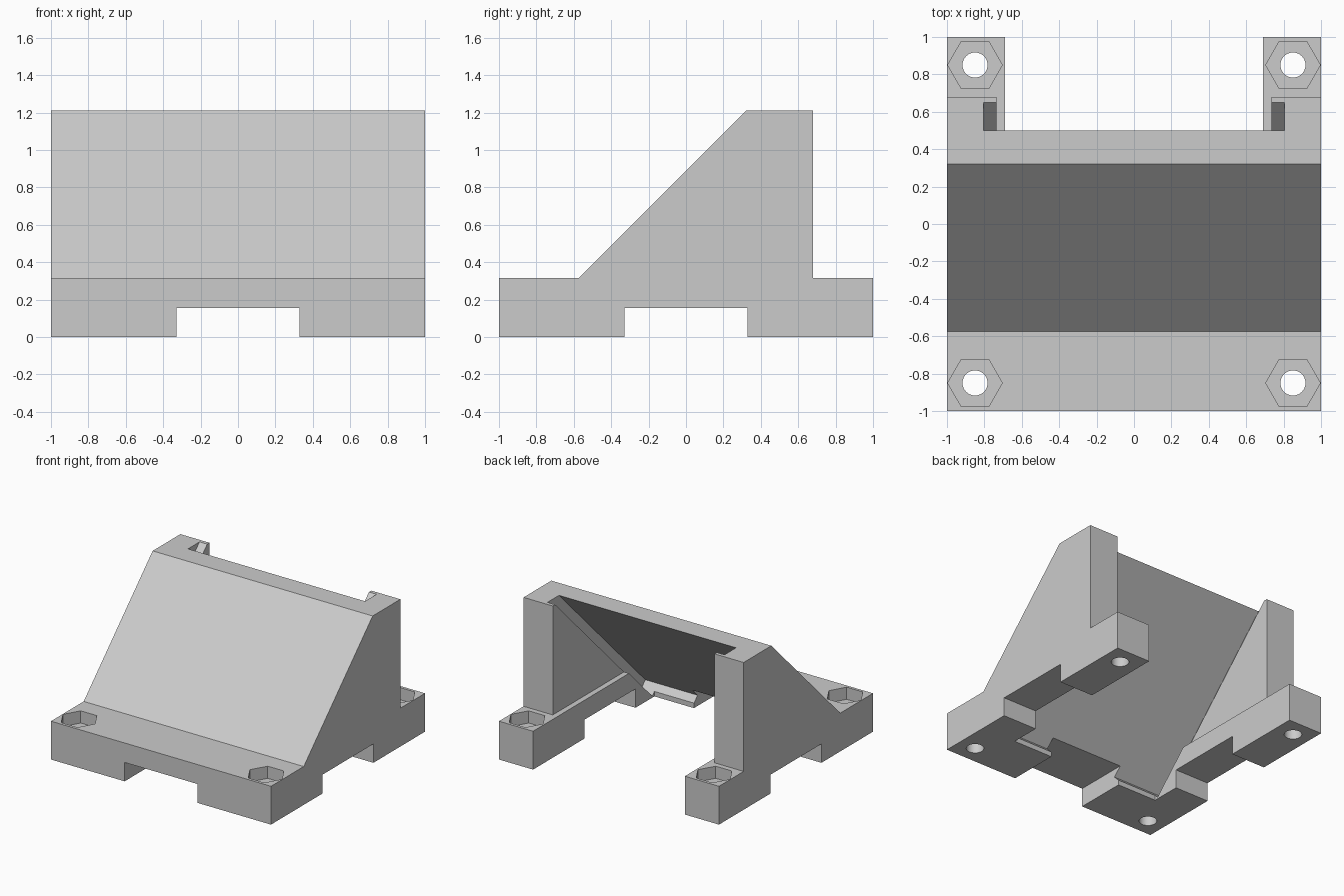
import bpy
import math

cube = bpy.data.objects.get("Cube")
if cube:
    bpy.data.objects.remove(cube, do_unlink=True)

grey = bpy.data.materials.new("light_grey")
grey.use_nodes = True
grey.diffuse_color = (0.6, 0.6, 0.6, 1)
grey.node_tree.nodes["Principled BSDF"].inputs["Base Color"].default_value = (0.6, 0.6, 0.6, 1)


def make_solid(name, near, far):
    """Closed solid between two matching rings of points."""
    n = len(near)
    faces = [list(range(n))[::-1], list(range(n, 2 * n))]
    faces += [[i, (i + 1) % n, n + (i + 1) % n, n + i] for i in range(n)]
    mesh = bpy.data.meshes.new(name)
    mesh.from_pydata(near + far, [], faces)
    mesh.materials.append(grey)
    obj = bpy.data.objects.new(name, mesh)
    bpy.context.collection.objects.link(obj)
    return obj


def side_prism(name, half_width, profile):
    """Counter-clockwise (y, z) profile extruded across x."""
    return make_solid(name, [(-half_width, y, z) for y, z in profile],
                      [(half_width, y, z) for y, z in profile])


def upright_prism(name, x, y, radius, sides, z0, z1):
    ring = [(x + radius * math.cos(2 * math.pi * i / sides),
             y + radius * math.sin(2 * math.pi * i / sides)) for i in range(sides)]
    return make_solid(name, [(a, b, z0) for a, b in ring], [(a, b, z1) for a, b in ring])


def box_profile(y0, y1, z0, z1):
    return [(y0, z0), (y1, z0), (y1, z1), (y0, z1)]


BASE, TOP, NOTCH = 0.315, 1.21, 0.155

# Wedge body on its base
body = side_prism("sloped_mount", 1, [
    (-1, 0), (1, 0), (1, BASE), (0.68, BASE), (0.68, TOP),
    (0.32, TOP), (-0.575, BASE), (-1, BASE)])

cutters = [
    # Opening between the legs, and the wider one between the side walls
    side_prism("leg_opening", 0.69, [
        (-0.575, -0.1), (1.2, -0.1), (1.2, BASE), (BASE - 0.63, BASE), (-0.575, 0.055)]),
    side_prism("wall_opening", 0.735, [
        (BASE - 0.63, BASE), (1.2, BASE), (1.2, 1.3), (0.67, 1.3)]),
    # Sloping groove in both side walls for a sliding plate
    side_prism("plate_groove", 0.805, [
        (-0.622, 0.088), (-0.547, 0.013), (0.74, 1.3), (0.59, 1.3)]),
    # Notches between the feet
    side_prism("side_notch", 1.1, box_profile(-0.33, 0.33, -0.1, NOTCH)),
    side_prism("front_notch", 0.33, box_profile(-1.1, -0.4, -0.1, NOTCH)),
]

# Bolt holes with hexagonal nut pockets
for x in (-0.85, 0.85):
    for y in (-0.85, 0.85):
        cutters.append(upright_prism("bolt_hole", x, y, 0.067, 32, -0.1, 0.5))
        cutters.append(upright_prism("nut_pocket", x, y, 0.146, 6, 0.215, 0.5))

bpy.context.view_layer.objects.active = body
for cutter in cutters:
    cutter.hide_render = True
    cut = body.modifiers.new(cutter.name, "BOOLEAN")
    cut.operation = "DIFFERENCE"
    cut.solver = "EXACT"
    cut.object = cutter
    bpy.ops.object.modifier_apply(modifier=cut.name)
    bpy.data.objects.remove(cutter, do_unlink=True)

# Round holes shade smooth, everything else stays flat
bpy.ops.object.select_all(action="DESELECT")
body.select_set(True)
bpy.ops.object.shade_smooth_by_angle(angle=math.radians(30))
